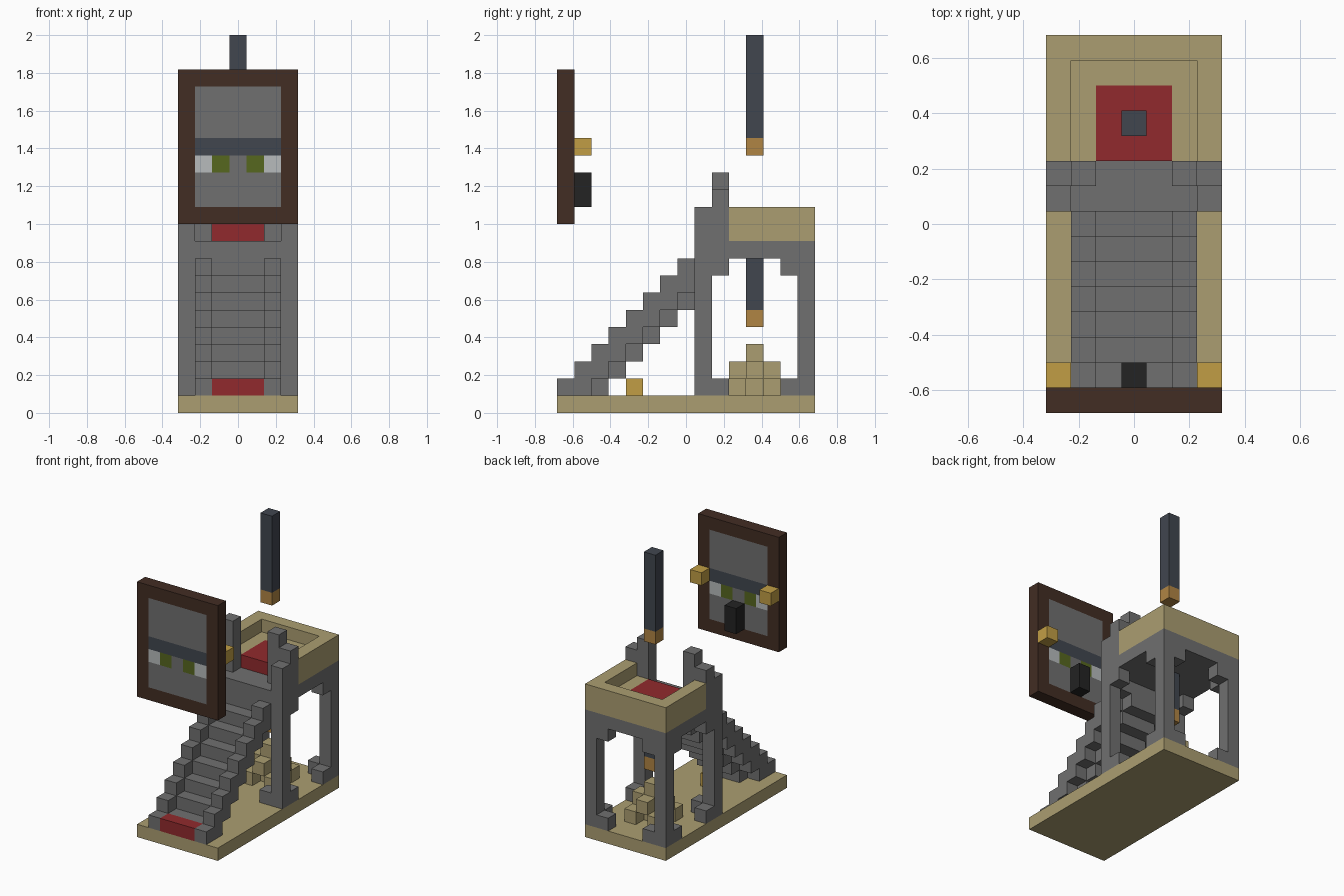
import bpy
import bmesh
from mathutils import Vector

if "Cube" in bpy.data.objects:
    bpy.data.objects.remove(bpy.data.objects["Cube"], do_unlink=True)

U = 2 / 22  # edge of one block


def material(name, rgb):
    def linear(c):
        c /= 255
        return c / 12.92 if c <= 0.04045 else ((c + 0.055) / 1.055) ** 2.4
    colour = tuple(linear(c) for c in rgb) + (1,)
    m = bpy.data.materials.new(name)
    m.use_nodes = True
    m.diffuse_color = colour
    m.node_tree.nodes["Principled BSDF"].inputs["Base Color"].default_value = colour
    return m


tan = material("sandstone", (171, 158, 113))
grey = material("stone_grey", (112, 112, 112))
brown = material("dark_wood", (66, 45, 35))
red = material("carpet_red", (145, 42, 45))
gold = material("gold", (193, 158, 69))
slate = material("slate_blue", (65, 70, 79))
copper = material("copper", (176, 133, 68))
green = material("eye_green", (86, 103, 31))
white = material("eye_white", (183, 187, 188))
black = material("black", (35, 35, 35))


def box(x, y, z):
    """Cells of a block; each axis is one index or an inclusive pair."""
    spans = [range(a[0], a[1] + 1) if isinstance(a, tuple) else (a,) for a in (x, y, z)]
    return {(i, j, k) for i in spans[0] for j in spans[1] for k in spans[2]}


def both(cells):
    """Mirror cells across x = 0."""
    return cells | {(-i, j, k) for i, j, k in cells}


def part(name, mat, cells):
    """Skin a set of cells with one clean shell."""
    bm = bmesh.new()
    for cell in cells:
        centre = Vector((cell[0], cell[1] - 7, cell[2] + 0.5))
        for axis in range(3):
            for sign in (-1, 1):
                step = [0, 0, 0]
                step[axis] = sign
                if tuple(c + s for c, s in zip(cell, step)) in cells:
                    continue
                n, a, b = Vector(step) / 2, Vector(), Vector()
                a[(axis + 1) % 3] = 0.5
                b[(axis + 2) % 3] = 0.5 * sign
                ring = (-a - b, a - b, a + b, b - a)
                bm.faces.new([bm.verts.new((centre + n + r) * U) for r in ring])
    bmesh.ops.remove_doubles(bm, verts=bm.verts[:], dist=U / 100)
    bmesh.ops.dissolve_limit(bm, angle_limit=0.01, verts=bm.verts[:], edges=bm.edges[:])
    mesh = bpy.data.meshes.new(name)
    bm.to_mesh(mesh)
    bm.free()
    mesh.materials.append(mat)
    bpy.context.collection.objects.link(bpy.data.objects.new(name, mesh))


# Ground slab
part("base", tan, box((-3, 3), (0, 14), 0))

# Staircase: treads between stepped side rails
treads, rails = set(), set()
for j in range(1, 9):
    treads |= box((-1, 1), j, (max(1, j - 1), j))
for j in range(9):
    rails |= both(box(2, j, (max(1, j), j + 1)))
part("stair_treads", grey, treads)
part("stair_rails", grey, rails)
part("bottom_step_carpet", red, box((-1, 1), 0, 1))

# Tower posts with feet and brackets along both walls
posts = set()
for row, inward in ((8, 9), (14, 13)):
    posts |= box(3, row, (1, 8))
    for level in (1, 8):
        posts |= box(3, inward, level) | box(2, row, level)
part("tower_posts", grey, both(posts))
part("tower_ceiling", grey, box((-3, 3), (8, 14), 9))

# Gate pillars at the head of the stairs
part("gate_pillars", grey,
     both(box(3, 8, (10, 11)) | box(3, 9, (10, 12)) | box(2, 9, (10, 13))))

# Sunken roof with a raised rim and a carpet
carpet = box((-1, 1), (10, 12), 10)
part("roof_carpet", red, carpet)
part("roof_floor", tan, box((-2, 2), (10, 13), 10) - carpet)
part("roof_rim", tan, box((-3, 3), (10, 14), (10, 11)) - box((-2, 2), (10, 13), (10, 11)))

# Hanging rod in the tower and floating rod above it
for name, low, high in (("hanging_rod", 6, 8), ("floating_rod", 16, 21)):
    part(name, slate, box(0, 11, (low, high)))
    part(name + "_tip", copper, box(0, 11, low - 1))

# Rubble heap: crossed layers of blocks
square = box((-1, 1), (10, 12), 1)
heap = {c for c in square if (c[0] + c[1]) % 2}
heap |= {(i, j, 2) for i, j, k in square if (i + j) % 2 == 0}
heap |= box(0, 11, (2, 3))
part("rubble_heap", tan, heap)

# Gold block under the stairs
part("hidden_gold_block", gold, box(0, 4, 1))

# Floating framed face
panel = box((-2, 2), 0, (12, 18))
band = box((-2, 2), 0, 15)
whites = both(box(2, 0, 14))
irises = both(box(1, 0, 14))
part("face_frame", brown, box((-3, 3), 0, (11, 19)) - panel)
part("face_panel", grey, panel - band - whites - irises)
part("brow_band", slate, band)
part("eye_whites", white, whites)
part("eye_irises", green, irises)
part("face_back_peg", black, box(0, 1, (12, 13)))
part("face_back_knobs", gold, both(box(3, 1, 15)))
